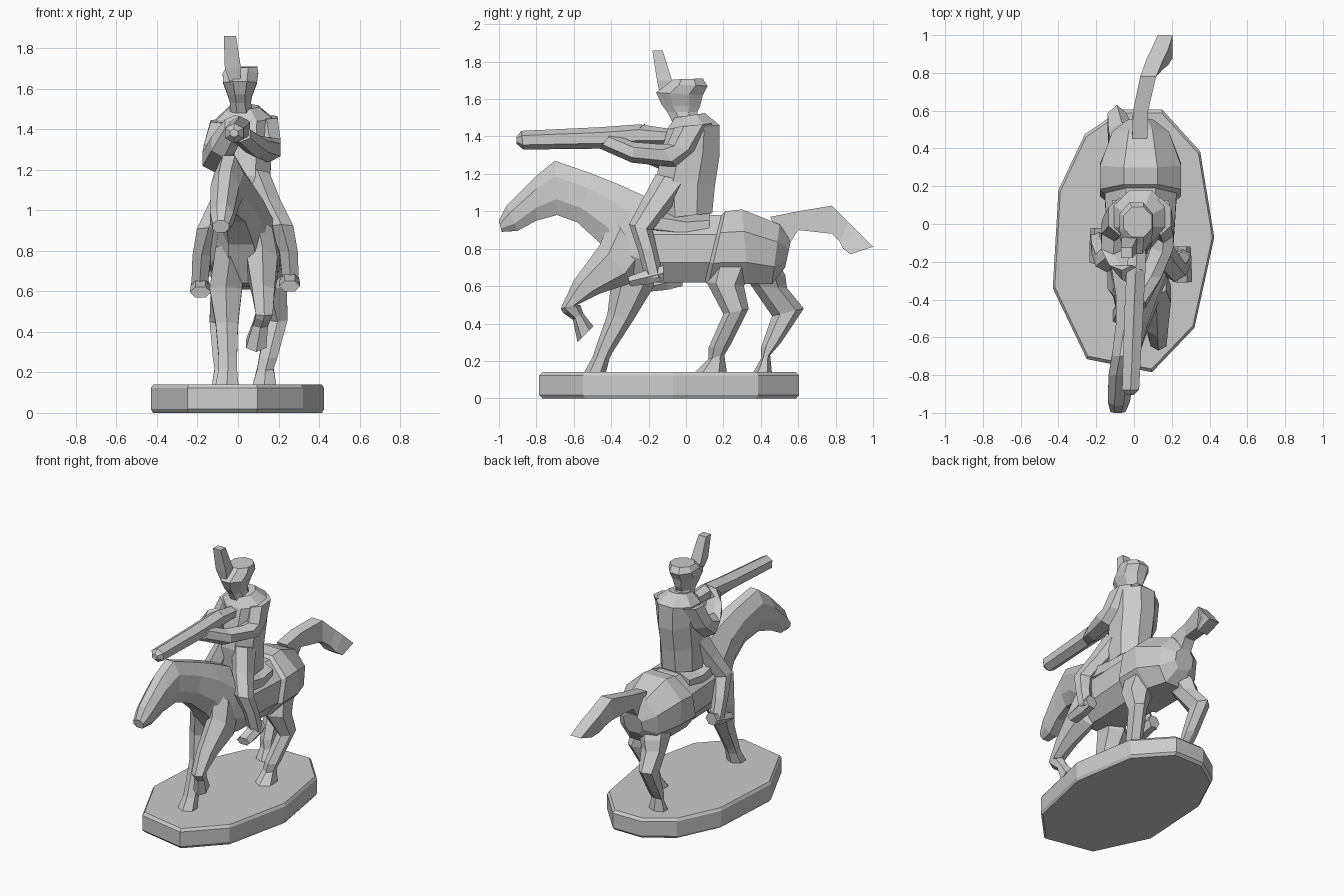
import bpy, bmesh
from math import sin, cos, pi

MID = 0.035  # centre line of horse and rider


def loft(name, rings, n=6, half_step=False, low=1.0):
    """Skin rings given as (y1, z1, y2, z2, centre x, half width); low widens the underside."""
    ph = pi / n if half_step else 0
    ang = [2 * pi * i / n + ph for i in range(n)]
    mc, ms = max(cos(a) for a in ang), max(sin(a) for a in ang)
    bm = bmesh.new()
    loops = []
    for y1, z1, y2, z2, xc, hw in rings:
        loops.append([bm.verts.new((
            xc + hw * sin(a) / ms * (low if cos(a) < -.8 else 1),
            (y1 + y2) / 2 + (y1 - y2) / 2 * cos(a) / mc,
            (z1 + z2) / 2 + (z1 - z2) / 2 * cos(a) / mc)) for a in ang])
    for a, b in zip(loops, loops[1:]):
        for i in range(n):
            j = (i + 1) % n
            bm.faces.new((a[i], a[j], b[j], b[i]))
    bm.faces.new(loops[0])
    bm.faces.new(loops[-1])
    return finish(name, bm)


def finish(name, bm):
    bmesh.ops.recalc_face_normals(bm, faces=bm.faces)
    me = bpy.data.meshes.new(name)
    bm.to_mesh(me)
    bm.free()
    ob = bpy.data.objects.new(name, me)
    bpy.context.collection.objects.link(ob)
    return ob


def other_side(rings, dy=0, dz=0):
    """Mirror rings over the centre line, sliding gradually from the top ring on."""
    last = max(len(rings) - 1, 1)
    return [(y1 + dy * i / last, z1 + dz * i / last, y2 + dy * i / last,
             z2 + dz * i / last, 2 * MID - x, w)
            for i, (y1, z1, y2, z2, x, w) in enumerate(rings)]


# Base: irregular ten-sided slab with a small bevel
outline = [(.35, .385), (.425, -.07), (.32, -.55), (.095, -.785), (-.25, -.715),
           (-.43, -.34), (-.4, .18), (-.26, .475), (-.07, .605), (.15, .605)]
bm = bmesh.new()
levels = []
for z, s in ((0, .975), (.018, 1), (.122, 1), (.14, .975)):
    levels.append([bm.verts.new((x * s, (y + .09) * s - .09, z)) for x, y in outline])
for a, b in zip(levels, levels[1:]):
    for i in range(10):
        j = (i + 1) % 10
        bm.faces.new((a[i], a[j], b[j], b[i]))
bm.faces.new(levels[0])
bm.faces.new(levels[-1])
finish("base", bm)

# Horse trunk, neck and head, from rump to muzzle
loft("horse_body", [
    (.56, .84, .53, .70, MID, .07),
    (.50, .93, .46, .61, MID, .15),
    (.30, 1.01, .33, .61, MID, .215),
    (.21, 1.0, .12, .61, MID, .215),
    (.19, .98, .10, .62, MID, .19),
    (-.18, .98, -.18, .62, MID, .17),
    (-.22, 1.08, -.35, .64, .03, .145),
    (-.35, 1.14, -.46, .83, .015, .11),
    (-.5, 1.20, -.58, .94, -.01, .085),
    (-.7, 1.27, -.69, .98, -.045, .072),
    (-.8, 1.19, -.8, .95, -.065, .07),
    (-.96, 1.03, -.9, .895, -.08, .058),
    (-1.0, .95, -.985, .89, -.085, .04)], 8, True, 1.35)

# Tail
loft("tail", [
    (.45, .97, .53, .79, .03, .04),
    (.6, 1.0, .6, .90, .035, .04),
    (.78, 1.03, .78, .88, .075, .042),
    (.87, .94, .82, .84, .11, .045),
    (.92, .89, .84, .80, .135, .045),
    (1.0, .81, .88, .77, .165, .04)], 4, True)

# Standing front leg
loft("front_leg_standing", [
    (-.44, .84, -.18, .75, -.03, .08),
    (-.40, .62, -.17, .60, -.06, .08),
    (-.42, .45, -.28, .42, -.055, .055),
    (-.48, .28, -.39, .25, -.05, .045),
    (-.50, .22, -.41, .21, -.05, .045),
    (-.55, .13, -.43, .13, -.055, .058)])

# Raised front leg and its hoof
loft("front_leg_raised", [
    (-.40, .98, -.2, .70, .09, .08),
    (-.46, .82, -.28, .62, .12, .075),
    (-.60, .63, -.46, .56, .125, .055),
    (-.67, .48, -.58, .50, .13, .042),
    (-.655, .455, -.565, .50, .125, .04),
    (-.605, .42, -.55, .455, .11, .038),
    (-.58, .30, -.495, .385, .09, .05)])

# Hind legs
loft("hind_leg_forward", [
    (.14, .80, .40, .80, .11, .11),
    (.11, .62, .31, .60, .155, .085),
    (.20, .45, .335, .48, .195, .05),
    (.12, .27, .24, .29, .15, .045),
    (.12, .21, .205, .23, .135, .04),
    (.04, .13, .22, .13, .13, .06)])
loft("hind_leg_rear", [
    (.26, .82, .45, .80, -.01, .09),
    (.30, .66, .53, .66, -.045, .085),
    (.35, .60, .54, .59, -.065, .07),
    (.46, .44, .63, .48, -.09, .05),
    (.40, .27, .51, .30, -.08, .045),
    (.40, .21, .45, .23, -.075, .04),
    (.355, .13, .46, .13, -.07, .06)])

# Saddle
loft("saddle", [
    (.13, .99, .12, .86, MID, .15),
    (0, .985, 0, .84, MID, .165),
    (-.19, 1.02, -.19, .86, MID, .155)], 8, True)

# Rider torso
loft("torso", [
    (-.14, .96, .14, .99, MID, .125),
    (-.16, 1.17, .155, 1.14, MID, .125),
    (-.13, 1.32, .18, 1.30, MID, .13),
    (-.10, 1.44, .18, 1.46, MID, .14),
    (-.06, 1.50, .10, 1.525, .03, .07)], 8, True)

# Head and hat, with plume
loft("head_and_hat", [
    (-.06, 1.45, .08, 1.46, .02, .06),
    (-.10, 1.53, .06, 1.53, .012, .052),
    (-.13, 1.57, .075, 1.56, .01, .06),
    (-.16, 1.635, .09, 1.62, .01, .083),
    (-.10, 1.68, .115, 1.67, .012, .088),
    (-.07, 1.705, .09, 1.71, .02, .075)], 8, True)
loft("plume", [
    (-.14, 1.63, -.06, 1.65, -.015, .025),
    (-.155, 1.70, -.075, 1.70, -.025, .04),
    (-.18, 1.86, -.125, 1.86, -.04, .03)], 4, True)

# Rider legs and boots
leg = [(-.16, 1.20, .03, 1.15, .095, .06),
       (-.235, 1.06, -.08, 1.02, .15, .06),
       (-.305, .93, -.18, .90, .215, .058),
       (-.26, .80, -.15, .78, .25, .045),
       (-.22, .65, -.12, .64, .26, .04)]
boot = [(-.12, .71, -.12, .63, .255, .045),
        (-.2, .69, -.2, .61, .255, .05),
        (-.31, .65, -.30, .60, .255, .052)]
loft("left_leg", leg)
loft("left_boot", boot, 6, True)
loft("right_leg", other_side(leg, .1, -.03))
loft("right_boot", [(a + .1, b - .03, c + .1, d - .03, x, w)
                    for a, b, c, d, x, w in other_side(boot)], 6, True)

# Arms holding the long gun
loft("left_arm", [
    (-.06, 1.45, .14, 1.47, .14, .055),
    (-.10, 1.36, .05, 1.32, .155, .055),
    (-.15, 1.36, -.05, 1.235, .15, .06),
    (-.28, 1.37, -.29, 1.26, .09, .055),
    (-.40, 1.42, -.46, 1.335, .01, .05)])
loft("right_arm", [
    (-.06, 1.43, .14, 1.45, -.075, .06),
    (-.09, 1.33, .06, 1.29, -.105, .065),
    (-.16, 1.32, -.05, 1.185, -.11, .065),
    (-.22, 1.40, -.22, 1.26, -.07, .06),
    (-.22, 1.47, -.32, 1.38, -.01, .055)])
loft("long_gun", [
    (-.08, 1.44, -.08, 1.36, .02, .04),
    (-.25, 1.465, -.25, 1.35, .01, .05),
    (-.45, 1.45, -.45, 1.335, 0, .05),
    (-.88, 1.43, -.87, 1.33, -.018, .045),
    (-.905, 1.40, -.905, 1.36, -.02, .02)])
